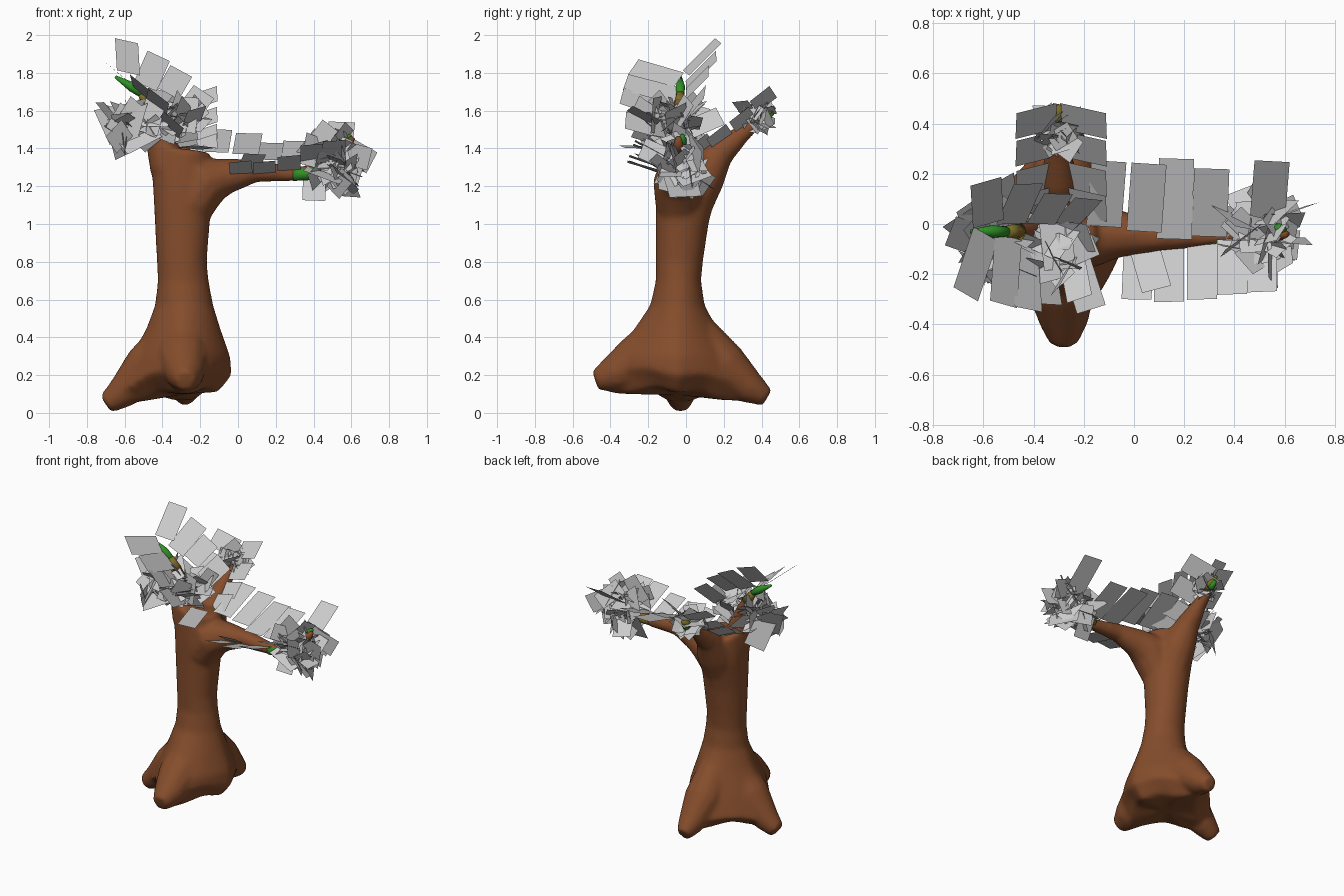
import bpy, bmesh, math, random
from mathutils import Vector, Matrix

random.seed(4)
cube = bpy.data.objects.get("Cube")
if cube:
    bpy.data.objects.remove(cube)


def material(name, color):
    m = bpy.data.materials.new(name)
    m.use_nodes = True
    m.diffuse_color = (*color, 1)
    m.node_tree.nodes["Principled BSDF"].inputs["Base Color"].default_value = (*color, 1)
    return m


BARK = material("bark brown", (0.235, 0.074, 0.025))
GREEN = material("shoot green", (0.03, 0.28, 0.02))
OLIVE = material("olive", (0.2, 0.16, 0.02))
GREY = material("leaf grey", (0.6, 0.6, 0.6))


def finish(bm, name, mat):
    bmesh.ops.recalc_face_normals(bm, faces=bm.faces)
    mesh = bpy.data.meshes.new(name)
    bm.to_mesh(mesh)
    bm.free()
    mesh.materials.append(mat)
    ob = bpy.data.objects.new(name, mesh)
    bpy.context.collection.objects.link(ob)
    return ob


def loft(bm, rings):
    loops = [[bm.verts.new(p) for p in ring] for ring in rings]
    n = len(loops[0])
    for a, b in zip(loops, loops[1:]):
        for i in range(n):
            bm.faces.new((a[i], a[(i + 1) % n], b[(i + 1) % n], b[i]))
    for end in (loops[0], loops[-1]):
        hub = bm.verts.new(sum((v.co for v in end), Vector()) / n)
        for i in range(n):
            bm.faces.new((end[i], end[(i + 1) % n], hub))


def tube(bm, path, sides=12):
    """Round tapering limb through (x, y, z, radius) points."""
    pts = [Vector(p[:3]) for p in path]
    rings = []
    for i, p in enumerate(pts):
        t = pts[min(i + 1, len(pts) - 1)] - pts[max(i - 1, 0)]
        q = t.to_track_quat('Z', 'Y')
        rings.append([p + q @ Vector((math.cos(k * math.tau / sides), math.sin(k * math.tau / sides), 0))
                      * path[i][3] for k in range(sides)])
    loft(bm, rings)


# Trunk outline (radius, height) toward +x, +y, -x, -y, top to root tips
PROFILES = [
    [(.14, 1.38), (.15, 1.2), (.14, 1), (.125, .8), (.135, .7), (.16, .57), (.2, .44), (.25, .3), (.26, .2), (.19, .11)],
    [(.18, 1.36), (.21, 1.2), (.16, 1), (.13, .8), (.12, .7), (.14, .57), (.21, .44), (.33, .28), (.44, .14), (.36, .06)],
    [(.18, 1.43), (.16, 1.2), (.15, 1), (.14, .8), (.135, .7), (.15, .57), (.2, .44), (.29, .28), (.4, .11), (.33, .05)],
    [(.11, 1.4), (.12, 1.2), (.12, 1), (.12, .8), (.12, .7), (.15, .57), (.24, .44), (.36, .31), (.42, .22), (.36, .1)],
]
# How far each quarter between two roots hollows inward
HOLLOWS = [.95, .78, .72, 1.1]
CENTRE = Vector((-.29, -.04, 0))


def trunk_ring(row, sides=32):
    ring = []
    for k in range(sides):
        a = k * math.tau / sides
        quarter = k * 4 // sides
        (r1, z1), (r2, z2) = PROFILES[quarter][row], PROFILES[(quarter + 1) % 4][row]
        power = 2 + (HOLLOWS[quarter] - 2) * max(row - 4, 0) / 5
        b = a - quarter * math.pi / 2
        c, s = max(math.cos(b), 0), max(math.sin(b), 0)
        r = ((c / r1) ** power + (s / r2) ** power) ** (-1 / power)
        arch = .03 * math.sin(2 * b) ** 2 if row > 7 else 0
        ring.append(CENTRE + Vector((r * math.cos(a), r * math.sin(a), z1 * c * c + z2 * s * s + arch)))
    return ring


# Trunk, roots and limbs fused into one smooth body
LONG = [(-.25, -.04, 1.1, .125), (-.16, -.04, 1.235, .135), (-.05, -.04, 1.255, .095), (.1, -.05, 1.28, .06),
        (.3, -.05, 1.265, .04), (.44, -.04, 1.29, .032)]
BACK = [(-.29, .02, 1.1, .12), (-.29, .09, 1.25, .12), (-.3, .18, 1.38, .08), (-.3, .3, 1.48, .048),
        (-.3, .4, 1.56, .032)]
SIDE = [(-.37, -.04, 1.3, .1), (-.41, -.04, 1.44, .08), (-.44, -.03, 1.56, .05), (-.48, -.03, 1.66, .033)]
ROOT_LEFT = [(-.34, -.04, .42, .11), (-.48, -.04, .24, .13), (-.62, -.03, .1, .085), (-.7, -.03, .045, .055)]
ROOT_FRONT = [(-.29, -.12, .4, .13), (-.29, -.25, .28, .14), (-.28, -.39, .2, .1), (-.28, -.48, .17, .055)]
ROOT_BACK = [(-.28, .06, .42, .11), (-.28, .2, .25, .13), (-.28, .35, .125, .085), (-.28, .43, .08, .05)]
bm = bmesh.new()
loft(bm, [trunk_ring(i) for i in range(10)])
for limb in (LONG, BACK, SIDE, ROOT_LEFT, ROOT_FRONT, ROOT_BACK):
    tube(bm, limb)
trunk = finish(bm, "trunk", BARK)
fuse = trunk.modifiers.new("fuse", 'REMESH')
fuse.mode, fuse.voxel_size, fuse.use_smooth_shade = 'VOXEL', .014, True
soften = trunk.modifiers.new("soften", 'SMOOTH')
soften.factor, soften.iterations = .5, 14

# Thin shoots at the limb ends
SHOOTS = {
    "long_limb_shoot": (GREEN, [(.29, -.06, 1.262, .034), (.37, -.055, 1.265, .034), (.44, -.045, 1.3, .024)]),
    "long_limb_back_shoot": (OLIVE, [(.31, -.035, 1.27, .03), (.38, -.03, 1.275, .032), (.44, -.03, 1.3, .026)]),
    "long_limb_twig": (OLIVE, [(.42, -.04, 1.29, .028), (.5, -.04, 1.33, .025), (.55, -.03, 1.38, .024)]),
    "long_limb_tip": (BARK, [(.54, -.03, 1.37, .024), (.58, -.04, 1.42, .028), (.61, -.04, 1.46, .012)]),
    "long_limb_bud": (GREEN, [(.56, -.02, 1.41, .024), (.58, -.02, 1.45, .022), (.6, -.02, 1.47, .01)]),
    "back_limb_twig": (OLIVE, [(-.3, .37, 1.54, .03), (-.3, .43, 1.59, .026), (-.3, .47, 1.62, .01)]),
    "back_limb_tip": (GREEN, [(-.3, .41, 1.55, .024), (-.3, .46, 1.59, .012)]),
    "side_limb_twig": (OLIVE, [(-.46, -.03, 1.62, .035), (-.51, -.03, 1.69, .022)]),
    "side_limb_tip": (GREEN, [(-.49, -.03, 1.675, .018), (-.56, -.03, 1.725, .026), (-.65, -.03, 1.78, .008)]),
}
for name, (mat, path) in SHOOTS.items():
    bm = bmesh.new()
    tube(bm, path)
    for f in bm.faces:
        f.smooth = True
    finish(bm, name, mat)


def leaf(bm, base, along, across, length, width):
    along = along.normalized() * length
    across = across.normalized() * width / 2
    bm.faces.new([bm.verts.new(p) for p in
                  (base - across, base + across, base + across + along, base - across + along)])


def leaf_row(name, axis, width, spans):
    """Flat leaves beside a limb, each from a base point to a tip point."""
    bm = bmesh.new()
    for base, tip in spans:
        along = Vector(tip) - Vector(base)
        across = Vector(axis) - along * along.dot(Vector(axis)) / along.length_squared
        leaf(bm, Vector(base), along, across, along.length, width)
    finish(bm, name, GREY)


leaf_row("long_limb_back_leaves", (1, 0, 0), .14, [
    ((-.12, -.01, 1.38), (-.1, .25, 1.5)), ((.04, -.03, 1.37), (.06, .24, 1.48)),
    ((.16, -.06, 1.34), (.17, .26, 1.43)), ((.3, -.05, 1.33), (.31, .22, 1.44)),
    ((.53, 0, 1.36), (.55, .25, 1.54))])
leaf_row("long_limb_front_leaves", (1, 0, .1), .12, [
    ((.02, -.07, 1.25), (.01, -.3, 1.33)), ((.04, -.09, 1.26), (.09, -.26, 1.37)),
    ((.14, -.07, 1.26), (.14, -.31, 1.33)), ((.27, -.07, 1.28), (.27, -.3, 1.36)),
    ((.39, -.06, 1.33), (.39, -.28, 1.42)), ((.51, -.05, 1.32), (.51, -.27, 1.44))])
leaf_row("side_limb_back_leaves", (.8, 0, -.4), .13, [
    ((-.58, 0, 1.8), (-.59, .17, 1.97)), ((-.49, 0, 1.73), (-.42, .16, 1.89)),
    ((-.37, 0, 1.69), (-.3, .12, 1.81)), ((-.27, 0, 1.58), (-.18, .1, 1.7))])
leaf_row("side_limb_front_leaves", (.7, 0, -.6), .14, [
    ((-.59, -.04, 1.76), (-.67, -.28, 1.83)), ((-.5, -.05, 1.68), (-.52, -.32, 1.75)),
    ((-.44, -.06, 1.58), (-.42, -.34, 1.68)), ((-.37, -.13, 1.5), (-.34, -.32, 1.55))])
leaf_row("fork_leaf", (1, 0, -.1), .12, [((-.26, -.06, 1.4), (-.17, -.34, 1.41))])
for side, word in ((1, "left"), (-1, "right")):
    leaf_row("back_limb_" + word + "_leaves", (0, .75, .6), .13, [
        ((-.3 + side * .01, y, z), (-.29 + side * .18, y - .04, z + .06))
        for y, z in ((.1, 1.38), (.2, 1.43), (.32, 1.52), (.43, 1.63))])


def leaf_cluster(name, centre, spread, count, length, width):
    bm = bmesh.new()

    def direction():
        return Vector([random.gauss(0, 1) for _ in range(3)]).normalized()
    for _ in range(count):
        d = direction() * random.uniform(.3, 1)
        mid = Vector(centre) + Vector([a * b for a, b in zip(d, spread)])
        along = direction()
        across = along.cross(direction())
        size = random.uniform(.75, 1.1)
        leaf(bm, mid - along * length * size / 2, along, across, length * size, width * size)
    finish(bm, name, GREY)


# Tangled foliage around the limb ends
leaf_cluster("side_foliage", (-.53, -.07, 1.52), (.16, .17, .12), 42, .2, .13)
leaf_cluster("side_inner_foliage", (-.3, -.1, 1.56), (.13, .16, .12), 24, .19, .12)
leaf_cluster("long_limb_foliage", (.51, -.03, 1.33), (.17, .12, .17), 50, .2, .12)
leaf_cluster("back_foliage", (-.28, .375, 1.57), (.09, .08, .1), 26, .14, .1)
